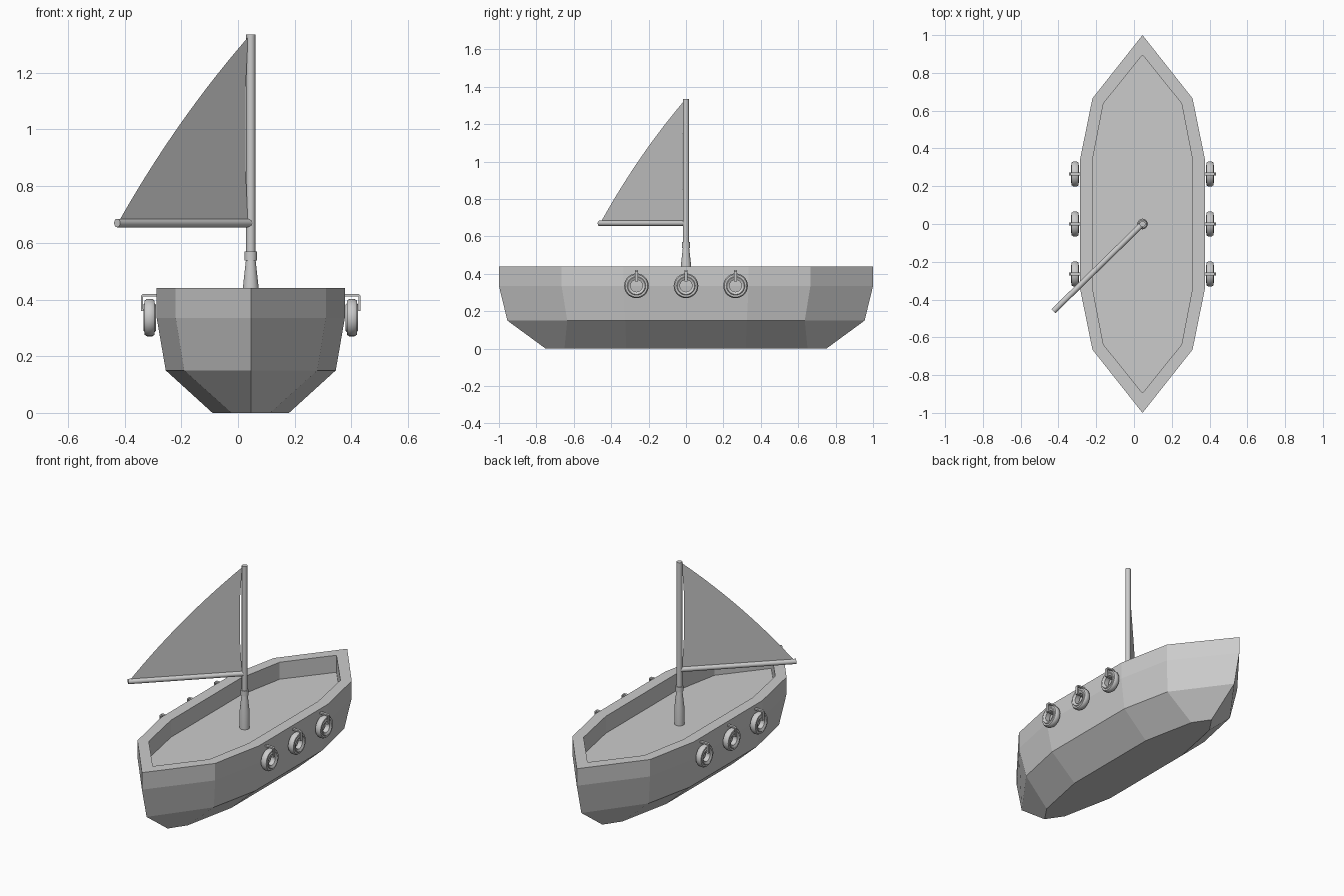
import bpy, bmesh
from math import sin, cos, pi, radians
from mathutils import Vector, Matrix

cube = bpy.data.objects.get("Cube")
if cube:
    bpy.data.objects.remove(cube, do_unlink=True)

CX = 0.045          # centreline of the boat
DECK, RIM = 0.335, 0.44

grey = bpy.data.materials.new("plain_grey")
grey.use_nodes = True
grey.diffuse_color = (0.6, 0.6, 0.6, 1)
grey.node_tree.nodes["Principled BSDF"].inputs["Base Color"].default_value = (0.6, 0.6, 0.6, 1)


def make_object(name, bm, smooth=False, fix_normals=True):
    if fix_normals:
        bmesh.ops.recalc_face_normals(bm, faces=bm.faces)
    mesh = bpy.data.meshes.new(name)
    bm.to_mesh(mesh)
    bm.free()
    mesh.materials.append(grey)
    obj = bpy.data.objects.new(name, mesh)
    bpy.context.collection.objects.link(obj)
    if smooth:
        bpy.ops.object.select_all(action='DESELECT')
        obj.select_set(True)
        bpy.context.view_layer.objects.active = obj
        bpy.ops.object.shade_smooth_by_angle(angle=radians(35))
    return obj


def skin(bm, rings, closed=False):
    """Bridge equal-length vertex rings with quads."""
    pairs = list(zip(rings, rings[1:]))
    if closed:
        pairs.append((rings[-1], rings[0]))
    for a, b in pairs:
        for i in range(len(a)):
            j = (i + 1) % len(a)
            bm.faces.new((a[i], a[j], b[j], b[i]))


def lathe(name, profile, matrix, sides=24, closed=False):
    """Turn (radius, height) points about local z."""
    bm = bmesh.new()
    rings = [[bm.verts.new(matrix @ Vector((r * cos(2 * pi * k / sides),
                                            r * sin(2 * pi * k / sides), h)))
              for k in range(sides)] for r, h in profile]
    skin(bm, rings, closed)
    if not closed:
        bm.faces.new(rings[0])
        bm.faces.new(rings[-1])
    return make_object(name, bm, smooth=True)


# Hull: eight-sided rings from keel to rim, then down to the deck
def hull_ring(bm, z, tip, shoulder, side):
    (sx, sy), (wx, wy) = shoulder, side
    outline = [(0, -tip), (sx, -sy), (wx, -wy), (wx, wy), (sx, sy),
               (0, tip), (-sx, sy), (-wx, wy), (-wx, -wy), (-sx, -sy)]
    return [bm.verts.new((CX + x, y, z)) for x, y in outline]


bm = bmesh.new()
outer = (1.0, (0.265, 0.665), (0.332, 0.335))
inner = (0.895, (0.207, 0.638), (0.265, 0.338))
hull_rings = [
    hull_ring(bm, 0, 0.75, (0.068, 0.65), (0.135, 0.32)),
    hull_ring(bm, 0.15, 0.955, (0.235, 0.635), (0.30, 0.325)),
    hull_ring(bm, DECK, *outer),
    hull_ring(bm, RIM, *outer),
    hull_ring(bm, RIM, *inner),
    hull_ring(bm, DECK, *inner),
]
skin(bm, hull_rings)
bm.faces.new(hull_rings[0])
bm.faces.new(hull_rings[-1])
make_object("hull", bm)

# Mast with its socket and collar
at_mast = Matrix.Translation((CX, 0, 0))
lathe("mast_socket", [(0.028, DECK), (0.028, 0.44), (0.017, 0.54)], at_mast)
lathe("mast_collar", [(0.022, 0.538), (0.022, 0.57)], at_mast)
lathe("mast", [(0.016, 0.5), (0.016, 1.335)], at_mast)

# Boom swung out to the front quarter
boom_dir = Vector((-0.715, -0.70, 0)).normalized()
boom_turn = Vector((0, 0, 1)).rotation_difference(boom_dir).to_matrix().to_4x4()
lathe("boom", [(0.015, -0.005), (0.015, 0.66)],
      Matrix.Translation((CX, 0, 0.67)) @ boom_turn)


# Sail: one sheet with three bowed edges
def bowed_edge(a, b, bulge, steps=14):
    a, b = Vector(a), Vector(b)
    d = (b - a).normalized()
    normal = Vector((-d.y, d.x))
    return [a.lerp(b, t) + normal * bulge * 4 * t * (1 - t)
            for t in (i / steps for i in range(steps))]


tack, clew, head = (0.014, 0.68), (0.648, 0.68), (0.014, 1.325)
edge = (bowed_edge(tack, clew, 0.024) + bowed_edge(clew, head, -0.024)
        + bowed_edge(head, tack, 0.014))
bm = bmesh.new()
bm.faces.new([bm.verts.new(Vector((CX, 0, p.y)) + boom_dir * p.x) for p in edge])
bmesh.ops.triangulate(bm, faces=bm.faces)
make_object("sail", bm, fix_normals=False)

# Tyre fenders, each hung on a strap loop through its hole
tyre_profile = [(0.032, -0.015), (0.046, -0.022), (0.050, -0.018), (0.060, -0.018),
                (0.066, -0.009), (0.066, 0.009), (0.060, 0.018), (0.050, 0.018),
                (0.046, 0.022), (0.032, 0.015)]
strap_profile = [(0.325, 0.42), (0.381, 0.42), (0.388, 0.413), (0.388, 0.359),
                 (0.335, 0.359), (0.335, 0.366), (0.381, 0.366), (0.381, 0.411),
                 (0.325, 0.411)]
for side, label in ((1, "left"), (-1, "right")):
    for n, y in enumerate((-0.265, 0, 0.265), 1):
        place = (Matrix.Translation((CX + side * 0.357, y, 0.336))
                 @ Matrix.Rotation(pi / 2, 4, 'Y'))
        lathe(f"tyre_{label}_{n}", tyre_profile, place, sides=28, closed=True)
        bm = bmesh.new()
        ends = [[bm.verts.new((CX + side * x, y + dy, z)) for x, z in strap_profile]
                for dy in (-0.008, 0.008)]
        skin(bm, ends)
        for ring in ends:
            bm.faces.new(ring)
        make_object(f"tyre_strap_{label}_{n}", bm)
